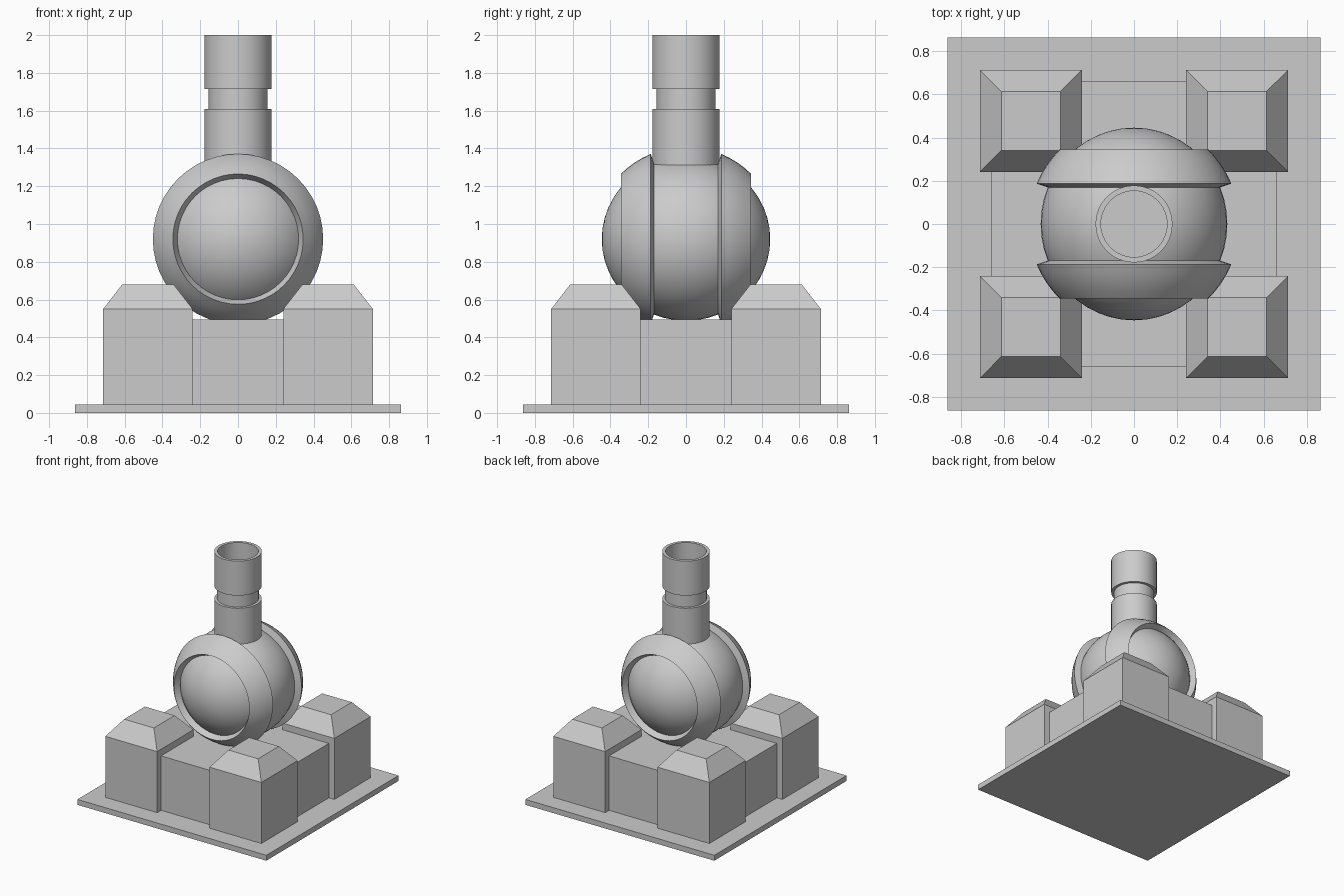
import bpy, bmesh, math
from mathutils import Matrix

if "Cube" in bpy.data.objects:
    bpy.data.objects.remove(bpy.data.objects["Cube"])

grey = bpy.data.materials.new("plain grey")
grey.diffuse_color = (0.6, 0.6, 0.6, 1)
grey.use_nodes = True
grey.node_tree.nodes["Principled BSDF"].inputs["Base Color"].default_value = grey.diffuse_color
CZ = 0.92  # height of the ball centre


def finish(name, bm, smooth=False):
    bmesh.ops.recalc_face_normals(bm, faces=bm.faces)
    me = bpy.data.meshes.new(name)
    bm.to_mesh(me)
    bm.free()
    ob = bpy.data.objects.new(name, me)
    bpy.context.collection.objects.link(ob)
    me.materials.append(grey)
    if smooth:
        bpy.ops.object.select_all(action='DESELECT')
        ob.select_set(True)
        bpy.context.view_layer.objects.active = ob
        bpy.ops.object.shade_smooth_by_angle(angle=math.radians(25))
    return ob


def stack(name, levels, cx=0, cy=0):
    """Square block from (half width, z) levels."""
    bm = bmesh.new()
    rings = [[bm.verts.new((cx + sx * h, cy + sy * h, z))
              for sx, sy in ((-1, -1), (1, -1), (1, 1), (-1, 1))] for h, z in levels]
    for a, b in zip(rings, rings[1:]):
        for i in range(4):
            j = (i + 1) % 4
            bm.faces.new((a[i], a[j], b[j], b[i]))
    bm.faces.new(rings[0][::-1])
    bm.faces.new(rings[-1])
    return finish(name, bm)


def lathe(name, profile, matrix=Matrix(), closed=False, n=48):
    """Turn an (r, z) profile around z, then place it with the matrix."""
    bm = bmesh.new()
    vs = [bm.verts.new((r, 0, z)) for r, z in profile]
    pairs = list(zip(vs, vs[1:])) + ([(vs[-1], vs[0])] if closed else [])
    edges = [bm.edges.new(p) for p in pairs]
    bmesh.ops.spin(bm, geom=vs + edges, cent=(0, 0, 0), axis=(0, 0, 1),
                   angle=math.tau, steps=n, use_duplicate=False)
    bmesh.ops.remove_doubles(bm, verts=bm.verts, dist=1e-4)
    bm.transform(matrix)
    return finish(name, bm, True)


# Base plate, central block and four chamfered corner blocks
stack("base_plate", [(0.864, 0), (0.864, 0.045)])
stack("central_block", [(0.663, 0.04), (0.663, 0.495)])
for x in (-1, 1):
    for y in (-1, 1):
        stack("corner_block", [(0.237, 0.04), (0.237, 0.55), (0.136, 0.68)],
              x * 0.477, y * 0.477)

# Ball, slightly long in y
bm = bmesh.new()
bmesh.ops.create_uvsphere(bm, u_segments=48, v_segments=24, radius=1)
bm.transform(Matrix.Translation((0, 0, CZ)) @ Matrix.Rotation(math.pi / 2, 4, 'X')
             @ Matrix.Diagonal((0.432, 0.432, 0.446, 1)))
finish("ball", bm, True)

# Front and back collars: bands of a larger spherical shell
arc = [math.radians(45 + 22.5 * i / 4) for i in range(5)]
band = [(0.488 * math.sin(a), 0.488 * math.cos(a)) for a in arc]
band += [(0.40, 0.17), (0.315, 0.285)]
for name, turn in (("front_collar", 1), ("back_collar", -1)):
    lathe(name, band, Matrix.Translation((0, 0, CZ))
          @ Matrix.Rotation(turn * math.pi / 2, 4, 'X'), True)

# Grooved neck with an open socket on top
lathe("neck", [(0, 1.2), (0.178, 1.2), (0.178, 1.61), (0.156, 1.61), (0.156, 1.715),
               (0.178, 1.715), (0.178, 2), (0.153, 2), (0.153, 1.715), (0, 1.715)])
